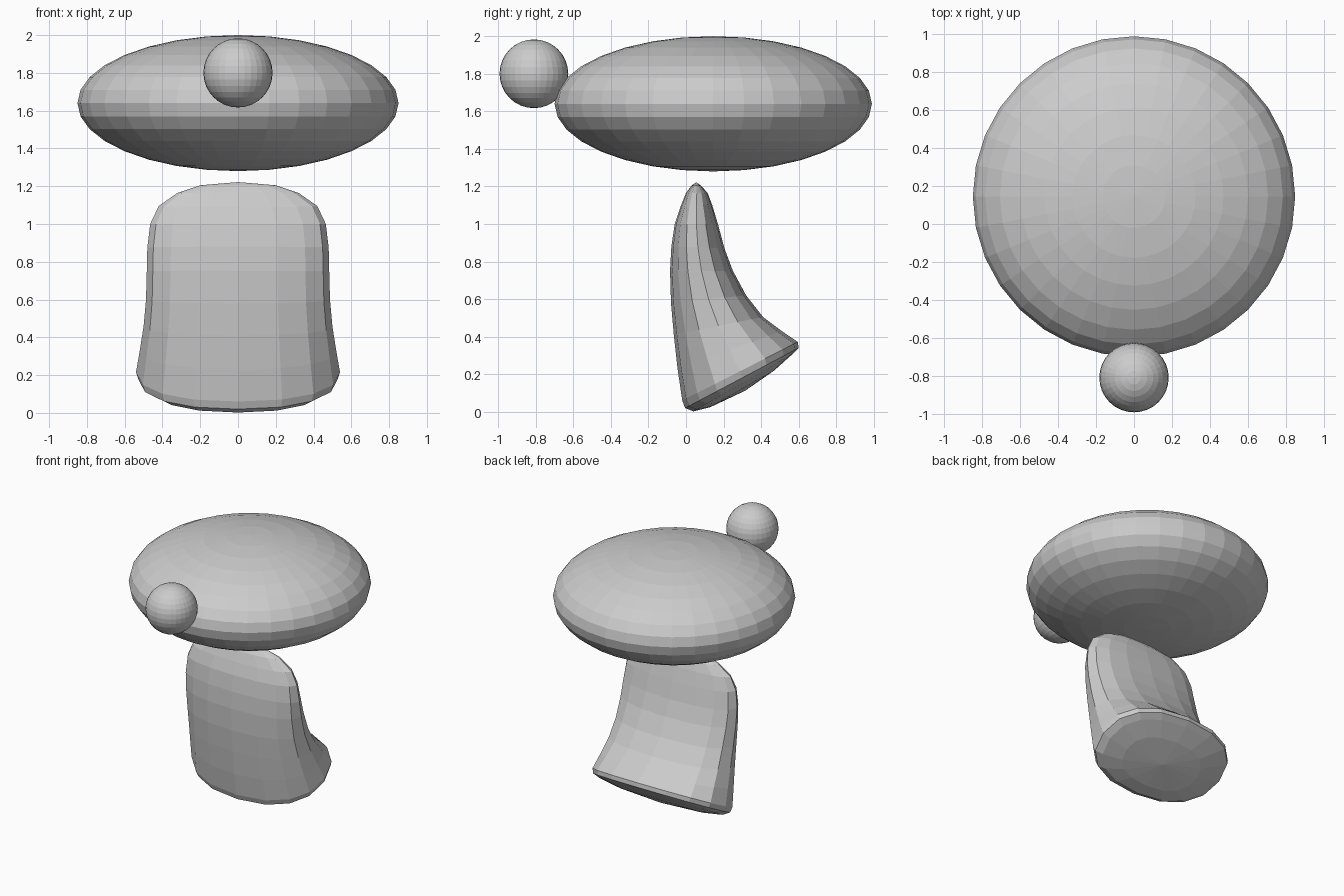
import bpy, bmesh, math

if "Cube" in bpy.data.objects:
    bpy.data.objects.remove(bpy.data.objects["Cube"])

grey = bpy.data.materials.new("plain_grey")
grey.diffuse_color = (0.6, 0.6, 0.6, 1)
grey.use_nodes = True
grey.node_tree.nodes["Principled BSDF"].inputs["Base Color"].default_value = grey.diffuse_color


def ball(name, loc, radii):
    bpy.ops.mesh.primitive_uv_sphere_add(segments=32, ring_count=16, radius=1, location=loc)
    ob = bpy.context.object
    ob.name = name
    ob.scale = radii
    bpy.ops.object.transform_apply(location=False, rotation=False, scale=True)
    ob.data.materials.append(grey)


# Flattened head and round nose
ball("head", (0, 0.145, 1.64), (0.85, 0.845, 0.36))
ball("nose", (0, -0.81, 1.80), (0.183, 0.183, 0.183))

# Body stations, top to bottom: front y, front z, back y, back z, half width
STATIONS = [
    (0.03, 1.205, 0.08, 1.205, 0.20),
    (0.00, 1.165, 0.115, 1.165, 0.32),
    (-0.03, 1.09, 0.14, 1.10, 0.42),
    (-0.06, 1.00, 0.17, 1.00, 0.465),
    (-0.078, 0.88, 0.205, 0.87, 0.48),
    (-0.085, 0.75, 0.25, 0.75, 0.483),
    (-0.08, 0.58, 0.32, 0.62, 0.487),
    (-0.065, 0.41, 0.41, 0.505, 0.50),
    (-0.045, 0.23, 0.51, 0.43, 0.52),
    (-0.02, 0.06, 0.595, 0.372, 0.54),
    (-0.005, 0.02, 0.60, 0.34, 0.528),
    (0.04, 0.002, 0.565, 0.305, 0.475),
    (0.13, 0.025, 0.47, 0.22, 0.32),
]
SIDES = 16


def spow(v):
    return math.copysign(abs(v) ** 0.87, v)


# Body lofted through tilted rounded cross-sections
bm = bmesh.new()
rings = []
for fy, fz, by, bz, w in STATIONS:
    ring = []
    for i in range(SIDES):
        a = 2 * math.pi * i / SIDES
        t = (1 + spow(math.sin(a))) / 2
        ring.append(bm.verts.new((w * spow(math.cos(a)), fy + (by - fy) * t, fz + (bz - fz) * t)))
    rings.append(ring)
for a, b in zip(rings, rings[1:]):
    for i in range(SIDES):
        j = (i + 1) % SIDES
        bm.faces.new((a[i], a[j], b[j], b[i]))
for ring, tip in ((rings[0], (0, 0.055, 1.222)), (rings[-1], (0, 0.315, 0.112))):
    c = bm.verts.new(tip)
    for i in range(SIDES):
        bm.faces.new((ring[i], ring[(i + 1) % SIDES], c))
bmesh.ops.recalc_face_normals(bm, faces=bm.faces)
mesh = bpy.data.meshes.new("body")
bm.to_mesh(mesh)
bm.free()
mesh.materials.append(grey)
bpy.context.collection.objects.link(bpy.data.objects.new("body", mesh))
